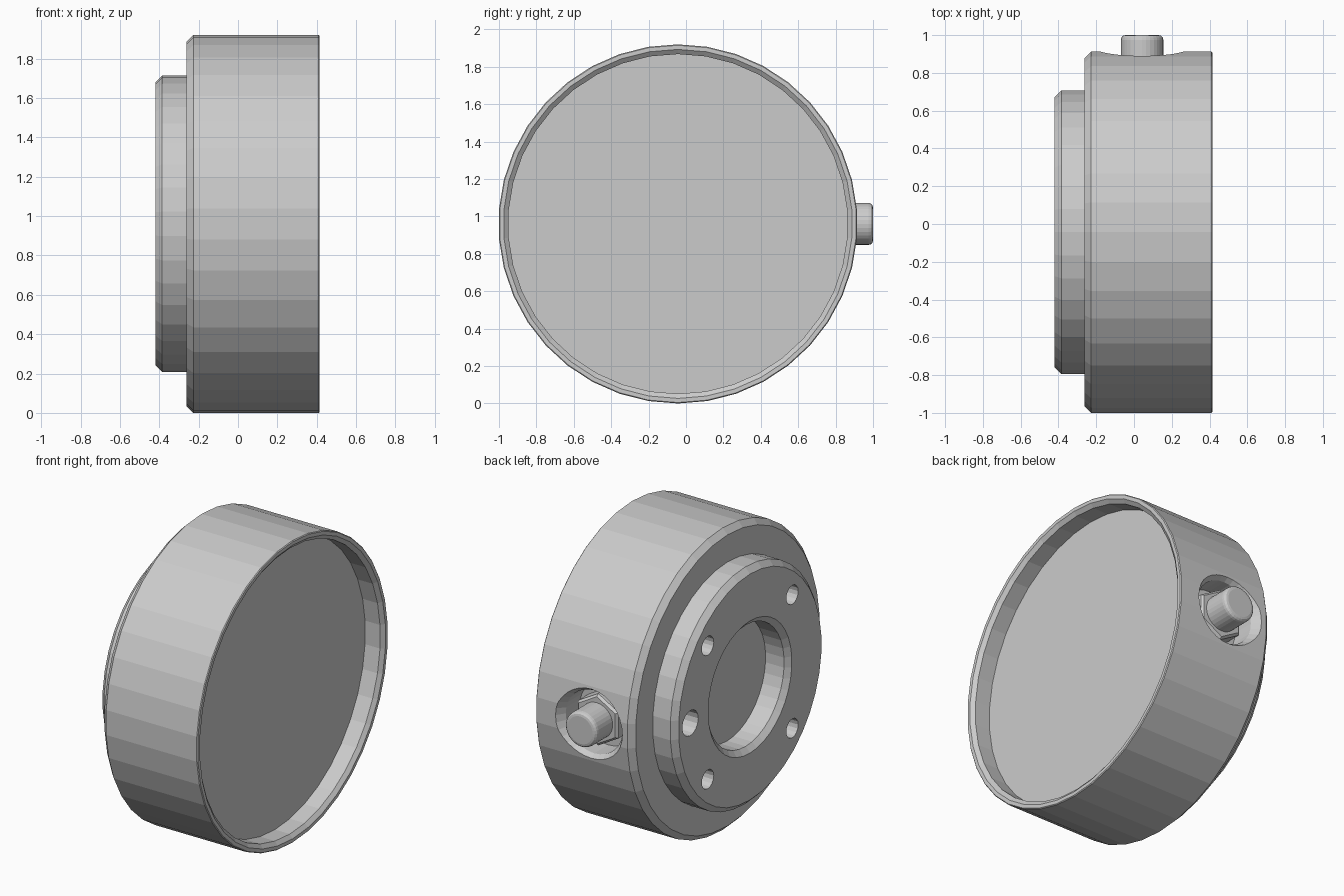
import bpy, bmesh, math
from mathutils import Vector

if "Cube" in bpy.data.objects:
    bpy.data.objects.remove(bpy.data.objects["Cube"])

R = 0.96
CY, CZ = -1 + R * math.cos(math.pi / 38), R
KNOB_X = 0.043


def lathe(name, profile, sides, axis, centre, phase=0.0):
    """Revolve (position, radius) points around the x or y axis; radius 0 closes an end."""
    bm = bmesh.new()
    rings = []
    for p, r in profile:
        ring = []
        for i in range(sides if r else 1):
            a = 2 * math.pi * i / sides + phase
            u, z = r * math.sin(a), r * math.cos(a)
            co = Vector((p, u, z)) if axis == 'x' else Vector((u, p, z))
            ring.append(bm.verts.new(co + Vector(centre)))
        rings.append(ring)
    for a, b in zip(rings, rings[1:]):
        if len(a) == 1 or len(b) == 1:
            bm.faces.new(a if len(b) == 1 else b)
            continue
        for i in range(sides):
            j = (i + 1) % sides
            bm.faces.new((a[i], a[j], b[j], b[i]))
    # End caps are n-gons, so the pole vertices are not needed
    bmesh.ops.delete(bm, geom=[v for v in bm.verts if not v.link_faces], context='VERTS')
    bmesh.ops.recalc_face_normals(bm, faces=bm.faces)
    mesh = bpy.data.meshes.new(name)
    bm.to_mesh(mesh)
    bm.free()
    ob = bpy.data.objects.new(name, mesh)
    bpy.context.collection.objects.link(ob)
    return ob


def cut(target, cutter):
    cutter.hide_render = True
    cutter.hide_viewport = True
    cutter.display_type = 'WIRE'
    mod = target.modifiers.new(cutter.name, 'BOOLEAN')
    mod.operation = 'DIFFERENCE'
    mod.solver = 'EXACT'
    mod.object = cutter


# Housing: recessed back bore, mounting flange, drum, and recessed front rim
housing = lathe("housing", [
    (-0.26, 0), (-0.26, 0.385), (-0.39, 0.385), (-0.42, 0.42),
    (-0.42, 0.718), (-0.385, 0.753), (-0.262, 0.753),
    (-0.262, R - 0.035), (-0.227, R), (0.41, R), (0.415, R - 0.005),
    (0.415, 0.933), (0.395, 0.908), (0.29, 0.908), (0.29, 0)],
    38, 'x', (0, CY, CZ))

# Five screw holes in the flange, the middle one on the knob side being larger
for i, (deg, r) in enumerate([(45, 0.06), (90, 0.08), (135, 0.06), (225, 0.06), (315, 0.06)]):
    a = math.radians(deg)
    pos = (0, CY + 0.6 * math.sin(a), CZ + 0.6 * math.cos(a))
    cut(housing, lathe(f"screw_hole_cutter_{i}",
                       [(-0.6, 0), (-0.6, r), (-0.3, r), (-0.3, 0)], 16, 'x', pos))

# Countersunk side pocket around the connector
side = (KNOB_X, 0, CZ)
cut(housing, lathe("pocket_cutter", [
    (0.72, 0), (0.72, 0.2), (0.86, 0.2), (0.915, 0.236), (1.1, 0.236), (1.1, 0)],
    32, 'y', side))

# Hex nut and rounded connector tip
lathe("hex_nut", [(0.70, 0), (0.70, 0.165), (0.82, 0.165), (0.835, 0.15), (0.835, 0)],
      6, 'y', side)
lathe("connector_tip", [
    (0.70, 0), (0.70, 0.112), (0.975, 0.112), (0.988, 0.109),
    (0.997, 0.1), (1.0, 0.087), (1.0, 0)], 32, 'y', side)
